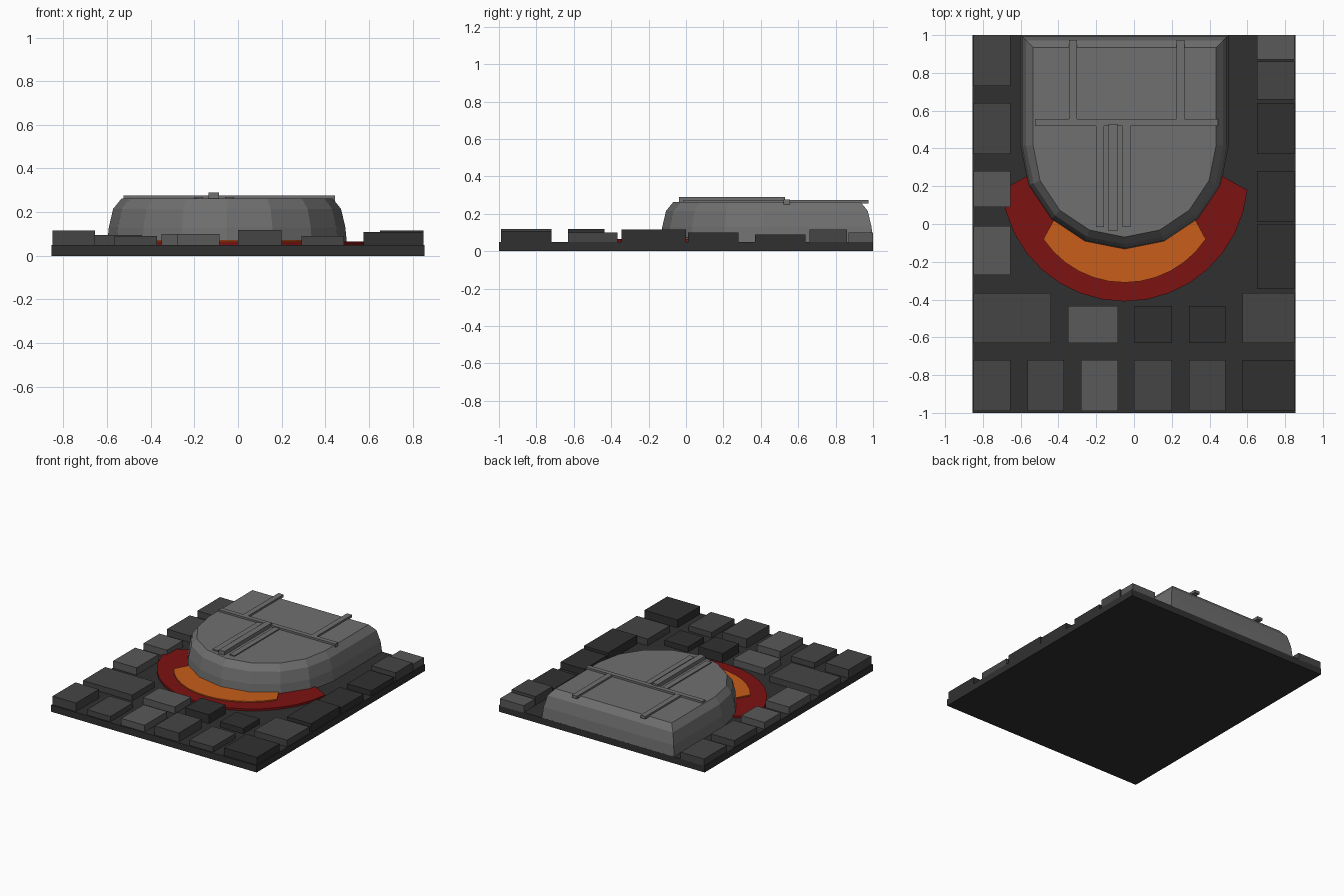
import bpy, bmesh
from math import sin, cos, pi, atan2, hypot

if "Cube" in bpy.data.objects:
    bpy.data.objects.remove(bpy.data.objects["Cube"])


def material(name, rgb):
    m = bpy.data.materials.new(name)
    m.diffuse_color = (*rgb, 1)
    m.use_nodes = True
    m.node_tree.nodes["Principled BSDF"].inputs["Base Color"].default_value = m.diffuse_color
    return m


DARK = material("dark_grey", (0.03, 0.03, 0.03))
MID = material("mid_grey", (0.06, 0.06, 0.06))
LIGHT = material("light_grey", (0.10, 0.10, 0.10))
HULL = material("hull_grey", (0.16, 0.16, 0.16))
RED = material("red", (0.20, 0.006, 0.006))
ORANGE = material("orange", (0.58, 0.11, 0.01))


def loft(name, rings, mat):
    """Closed solid through stacked rings of equal point count."""
    bm = bmesh.new()
    loops = [[bm.verts.new(p) for p in ring] for ring in rings]
    n = len(loops[0])
    bm.faces.new(loops[0][::-1])
    bm.faces.new(loops[-1])
    for a, b in zip(loops, loops[1:]):
        for i in range(n):
            j = (i + 1) % n
            bm.faces.new((a[i], a[j], b[j], b[i]))
    bmesh.ops.recalc_face_normals(bm, faces=bm.faces)
    me = bpy.data.meshes.new(name)
    bm.to_mesh(me)
    bm.free()
    me.materials.append(mat)
    ob = bpy.data.objects.new(name, me)
    bpy.context.collection.objects.link(ob)
    return ob


def prism(name, outline, z0, z1, mat):
    return loft(name, [[(x, y, z) for x, y in outline] for z in (z0, z1)], mat)


def box(name, x0, x1, y0, y1, z0, z1, mat):
    return prism(name, [(x0, y0), (x1, y0), (x1, y1), (x0, y1)], z0, z1, mat)


# Base slab
box("base_plate", -0.855, 0.855, -1, 1, 0, 0.05, DARK)

# Paving blocks: x0, x1, then (y0, y1, top, tone) or the reverse for rows
left = [(0.73, 1, 0.10, MID), (0.37, 0.64, 0.10, MID),
        (0.09, 0.28, 0.10, LIGHT), (-0.27, -0.01, 0.105, LIGHT)]
right = [(0.87, 1, 0.10, LIGHT), (0.66, 0.86, 0.115, MID), (0.37, 0.64, 0.09, DARK),
         (0.01, 0.28, 0.10, DARK), (-0.345, 0, 0.115, DARK)]
for i, (y0, y1, h, m) in enumerate(left):
    box(f"left_block_{i}", -0.85, -0.655, y0, y1, 0.045, h, m)
for i, (y0, y1, h, m) in enumerate(right):
    box(f"right_block_{i}", 0.65, 0.85, y0, y1, 0.045, h, m)

middle = [(-0.85, -0.44, -0.365, 0.095, MID), (-0.35, -0.085, -0.435, 0.10, LIGHT),
          (0, 0.2, -0.435, 0.118, DARK), (0.29, 0.485, -0.435, 0.09, DARK),
          (0.575, 0.85, -0.365, 0.10, MID)]
for i, (x0, x1, y1, h, m) in enumerate(middle):
    box(f"middle_block_{i}", x0, x1, -0.63, y1, 0.045, h, m)

front = [(-0.85, -0.655, 0.115, MID), (-0.565, -0.37, 0.09, MID), (-0.28, -0.085, 0.10, LIGHT),
         (0, 0.2, 0.118, MID), (0.29, 0.485, 0.09, MID), (0.575, 0.85, 0.108, DARK)]
for i, (x0, x1, h, m) in enumerate(front):
    box(f"front_block_{i}", x0, x1, -0.99, -0.72, 0.045, h, m)

# Rounded-front hull, stepping inward as it rises
CX, CY = -0.05, 0.415


def d_ring(inset, z):
    r = 0.55 - inset
    ring = [(CX - r * cos(k * pi / 8), CY - r * sin(k * pi / 8), z) for k in range(9)]
    return ring + [(CX + r, 1 - inset, z), (CX - r, 1 - inset, z)]


loft("hull", [d_ring(i, z) for i, z in
              ((0, 0.045), (0.008, 0.13), (0.028, 0.215), (0.066, 0.262))], HULL)


# Crescent bands around the hull front, tucked underneath it
def crescent(name, yc, r, end, inner, steps, z, mat):
    a0 = atan2(end - yc, -(r * r - (end - yc) ** 2) ** 0.5) % (2 * pi)
    a1 = 3 * pi - a0
    pts = [(CX + r * cos(a0 + (a1 - a0) * k / steps), yc + r * sin(a0 + (a1 - a0) * k / steps))
           for k in range(steps + 1)]
    pts += [(CX + inner[0], inner[1]), (CX - inner[0], inner[1])]
    prism(name, pts, 0.045, z, mat)


crescent("red_band", 0.243, 0.653, 0.18, (0.45, 0.29), 16, 0.065, RED)
crescent("orange_band", 0.207, 0.517, -0.08, (0.34, 0.085), 12, 0.073, ORANGE)

# Raised strips on the hull top
box("cross_strip", -0.525, 0.445, 0.52, 0.555, 0.25, 0.276, HULL)
for i, x in enumerate((-0.345, 0.225)):
    box(f"rear_strip_{i}", x, x + 0.042, 0.54, 0.975, 0.255, 0.275, HULL)
for i, x in enumerate((-0.202, -0.06)):
    box(f"front_strip_{i}", x, x + 0.042, -0.015, 0.53, 0.25, 0.27, HULL)
box("centre_strip", -0.135, -0.088, -0.037, 0.53, 0.255, 0.29, HULL)
